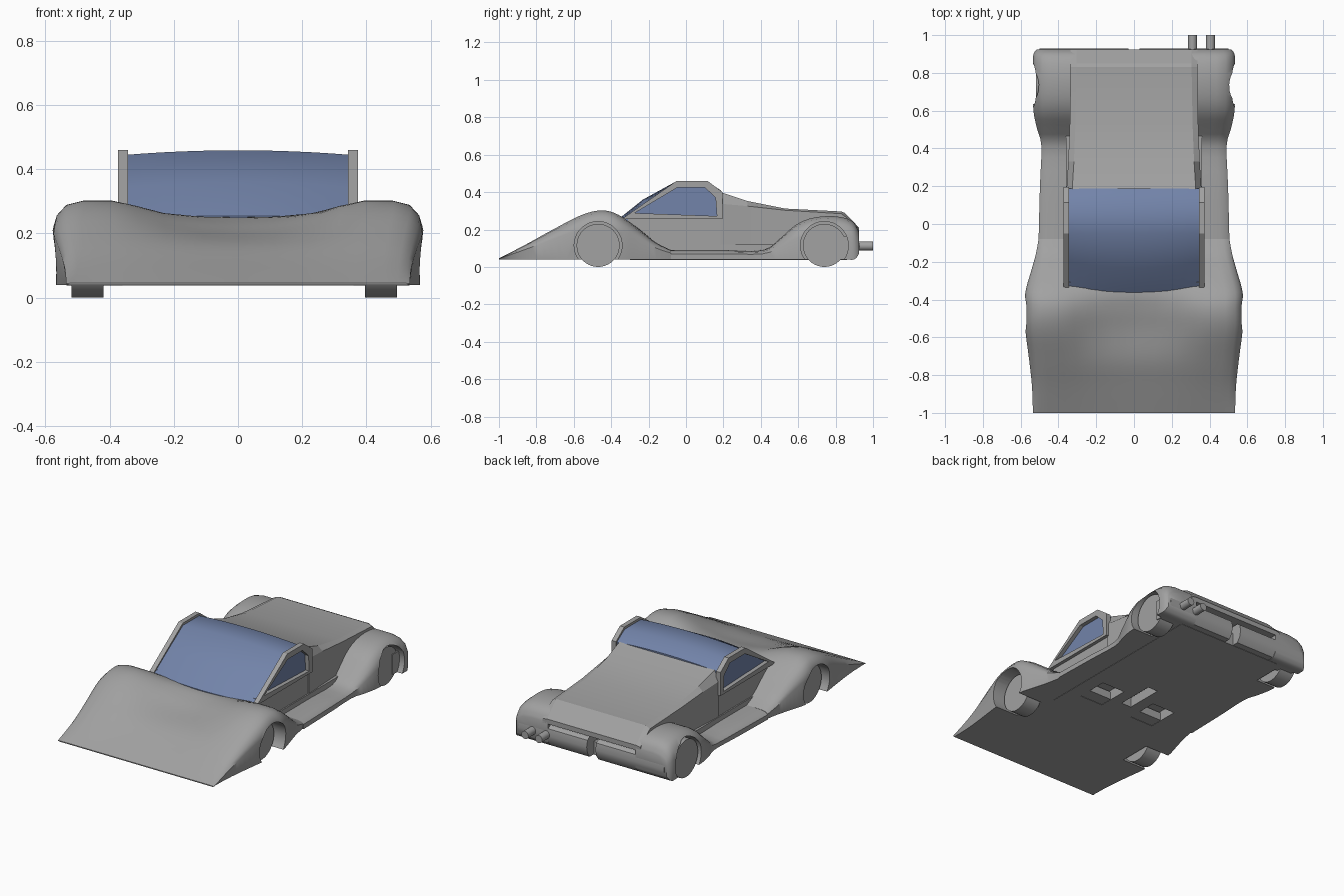
import bpy, bmesh, math
from mathutils import Matrix

cube = bpy.data.objects.get("Cube")
if cube:
    bpy.data.objects.remove(cube, do_unlink=True)


def material(name, rgb):
    m = bpy.data.materials.new(name)
    m.use_nodes = True
    m.diffuse_color = (*rgb, 1)
    m.node_tree.nodes["Principled BSDF"].inputs["Base Color"].default_value = (*rgb, 1)
    return m


GREY = material("body grey", (0.36, 0.36, 0.36))
BLUE = material("glass blue", (0.17, 0.23, 0.40))


def finish(name, bm, mat=GREY):
    bmesh.ops.recalc_face_normals(bm, faces=bm.faces)
    me = bpy.data.meshes.new(name)
    bm.to_mesh(me)
    bm.free()
    me.materials.append(mat)
    ob = bpy.data.objects.new(name, me)
    bpy.context.collection.objects.link(ob)
    return ob


def select(ob):
    bpy.ops.object.select_all(action="DESELECT")
    ob.select_set(True)
    bpy.context.view_layer.objects.active = ob


def smooth(ob, degrees=40):
    select(ob)
    bpy.ops.object.shade_smooth_by_angle(angle=math.radians(degrees))


def loft(name, rings, mat=GREY):
    """Bridge equal closed rings of points and cap both ends."""
    bm = bmesh.new()
    rows = [[bm.verts.new(p) for p in ring] for ring in rings]
    n = len(rows[0])
    for a, b in zip(rows, rows[1:]):
        for i in range(n):
            j = (i + 1) % n
            bm.faces.new((a[i], a[j], b[j], b[i]))
    bm.faces.new(rows[0])
    bm.faces.new(rows[-1])
    return finish(name, bm, mat)


def box(name, lo, hi, mat=GREY):
    corners = [(lo[0], lo[2]), (hi[0], lo[2]), (hi[0], hi[2]), (lo[0], hi[2])]
    return loft(name, [[(x, y, z) for x, z in corners] for y in (lo[1], hi[1])], mat)


def cylinder(name, centre, radius, length, axis="X", sides=40):
    bm = bmesh.new()
    turn = Matrix.Rotation(math.pi / 2, 4, "Y" if axis == "X" else "X")
    bmesh.ops.create_cone(bm, cap_ends=True, segments=sides, radius1=radius,
                          radius2=radius, depth=length,
                          matrix=Matrix.Translation(centre) @ turn)
    return finish(name, bm)


def cut(ob, cutter):
    select(ob)
    mod = ob.modifiers.new("cut", "BOOLEAN")
    mod.operation, mod.solver, mod.object = "DIFFERENCE", "EXACT", cutter
    bpy.ops.object.modifier_apply(modifier=mod.name)
    bpy.data.objects.remove(cutter, do_unlink=True)


def spline(keys, steps=4):
    """Catmull-Rom resampling of key tuples."""
    out = []
    for i in range(len(keys) - 1):
        p = [keys[max(0, min(len(keys) - 1, i + k))] for k in (-1, 0, 1, 2)]
        for s in range(steps):
            t = s / steps
            out.append(tuple(b + 0.5 * t * (c - a + t * (2*a - 5*b + 4*c - d + t * (3*(b - c) + d - a)))
                             for a, b, c, d in zip(*p)))
    return out + [keys[-1]]


FLOOR = 0.04
WHEEL_Z = 0.115
AXLES = {"front": -0.47, "rear": 0.74}

# Front bodywork: (y, centre height, fender height, half width)
nose = spline([(-1, .046, .046, .535), (-.86, .11, .118, .54), (-.72, .17, .195, .555),
               (-.56, .205, .277, .575), (-.45, .235, .302, .575), (-.36, .25, .278, .575),
               (-.25, .23, .2, .545), (-.16, .13, .13, .52), (-.08, .09, .09, .505)])
# Across the width: (fraction of width, blend centre to fender, share of height)
across = [(0, 0, 1), (.2, .08, 1), (.4, .35, 1), (.55, .75, 1), (.68, 1, 1),
          (.84, 1, 1), (.93, 1, .95), (.98, 1, .83), (1, 1, .68), (.985, 1, 0)]


def nose_ring(y, zc, zf, w):
    half = [(u * w, y, FLOOR + (zc + (zf - zc) * b - FLOOR) * h) for u, b, h in across]
    return [(-x, yy, z) for x, yy, z in half[:0:-1]] + half


front = loft("front_bodywork", [nose_ring(*k) for k in nose])

# Side sills flowing into rear fenders: (y, height, half width, underside)
side_keys = [(-.08, .09, .505, FLOOR), (.2, .09, .498, FLOOR), (.41, .09, .49, FLOOR),
             (.5, .15, .512, FLOOR), (.58, .22, .53, FLOOR), (.66, .258, .535, FLOOR),
             (.76, .272, .535, FLOOR), (.85, .262, .535, FLOOR), (.9, .235, .532, FLOOR),
             (.925, .19, .515, .07)]
side_keys = spline(side_keys, 3)
for tag, s in (("left", 1), ("right", -1)):
    rings = []
    for y, z, w, low in side_keys:
        h = z - low
        pts = [(.3, low), (.3, z), (w - .1, z), (w - .05, z - .05 * h), (w - .015, z - .18 * h),
               (w, z - .4 * h), (w, low)]
        rings.append([(s * x, y, zz) for x, zz in pts])
    side = loft(f"{tag}_sill_and_rear_fender", rings)
    for end, y in AXLES.items():
        cut(front if end == "front" else side,
            cylinder("arch_cutter", (s * .55, y, WHEEL_Z), .128, .3))
        # Front axle sits slightly off centre
        wheel = cylinder(f"{end}_{tag}_wheel", (s * .457 - .012, y, WHEEL_Z), .115, .1)
        smooth(wheel)
    smooth(side)
smooth(front)

# Floor pan with recesses underneath
pan = box("floor_pan", (-.36, -.3, FLOOR - .002), (.36, .86, .12))
for x, y, w, d in ((.19, -.06, .08, .1), (-.19, -.06, .08, .1), (0, .05, .035, .12)):
    cut(pan, box("recess_cutter", (x - w, y - d, 0), (x + w, y + d, .1)))

# Cabin tub below the windows
box("cabin_tub", (-.352, -.31, .1), (.352, .19, .272))

# Wraparound canopy, arched across its width
canopy = [(-.33, .2, 1), (-.33, .255, 1), (-.2, .345, 1), (-.05, .445, 0), (.11, .445, 0),
          (.187, .395, 0), (.187, .2, 0)]
rings = []
for i in range(13):
    x = -.348 + .696 * i / 12
    bulge = 1 - (x / .348) ** 2
    rings.append([(x, y - .032 * bulge * f, z + (.014 * bulge if z > .3 else 0))
                  for y, z, f in canopy])
smooth(loft("canopy_glass", rings, BLUE), 45)

# Side window frames: paired outer and inner outlines
outer = [(-.345, .255), (-.05, .46), (.115, .46), (.195, .4), (.195, .255)]
inner = [(-.275, .288), (-.045, .425), (.1, .425), (.158, .37), (.165, .272)]
for tag, s in (("left", 1), ("right", -1)):
    bm = bmesh.new()
    grid = [[bm.verts.new((s * x, y, z)) for y, z in ring]
            for x, ring in ((.343, outer), (.373, outer), (.373, inner), (.343, inner))]
    for k in range(4):
        a, b = grid[k], grid[(k + 1) % 4]
        for i in range(5):
            j = (i + 1) % 5
            bm.faces.new((a[i], a[j], b[j], b[i]))
    finish(f"{tag}_window_frame", bm)

# Rear deck and tail lip: (y, edge height, top height, half width, underside)
deck = [(.185, .338, .4, .357, FLOOR), (.33, .325, .352, .348, FLOOR), (.53, .303, .312, .34, FLOOR),
        (.82, .285, .297, .335, FLOOR), (.83, .285, .297, .335, .17), (.85, .27, .288, .335, .18),
        (.925, .205, .21, .335, .18)]
rings = []
for y, ze, zt, w, low in deck:
    half = [(w, low), (w, ze), (w - .03, zt)]
    rings.append([(x, y, z) for x, z in half] + [(-x, y, z) for x, z in half[::-1]])
smooth(loft("rear_deck", rings), 15)

# Split rear bumper with rounded back edges
bumper = [(.8, FLOOR), (.9, FLOOR), (.922, .07), (.93, .11), (.922, .15), (.9, .165), (.8, .165)]
for tag, s in (("left", 1), ("right", -1)):
    smooth(loft(f"{tag}_rear_bumper", [[(s * x, y, z) for y, z in bumper] for x in (.03, .5)]))

# Twin exhaust pipes
for tag, x in (("inner", .31), ("outer", .405)):
    smooth(cylinder(f"{tag}_exhaust", (x, .94, .112), .024, .12, "Y", 20))
